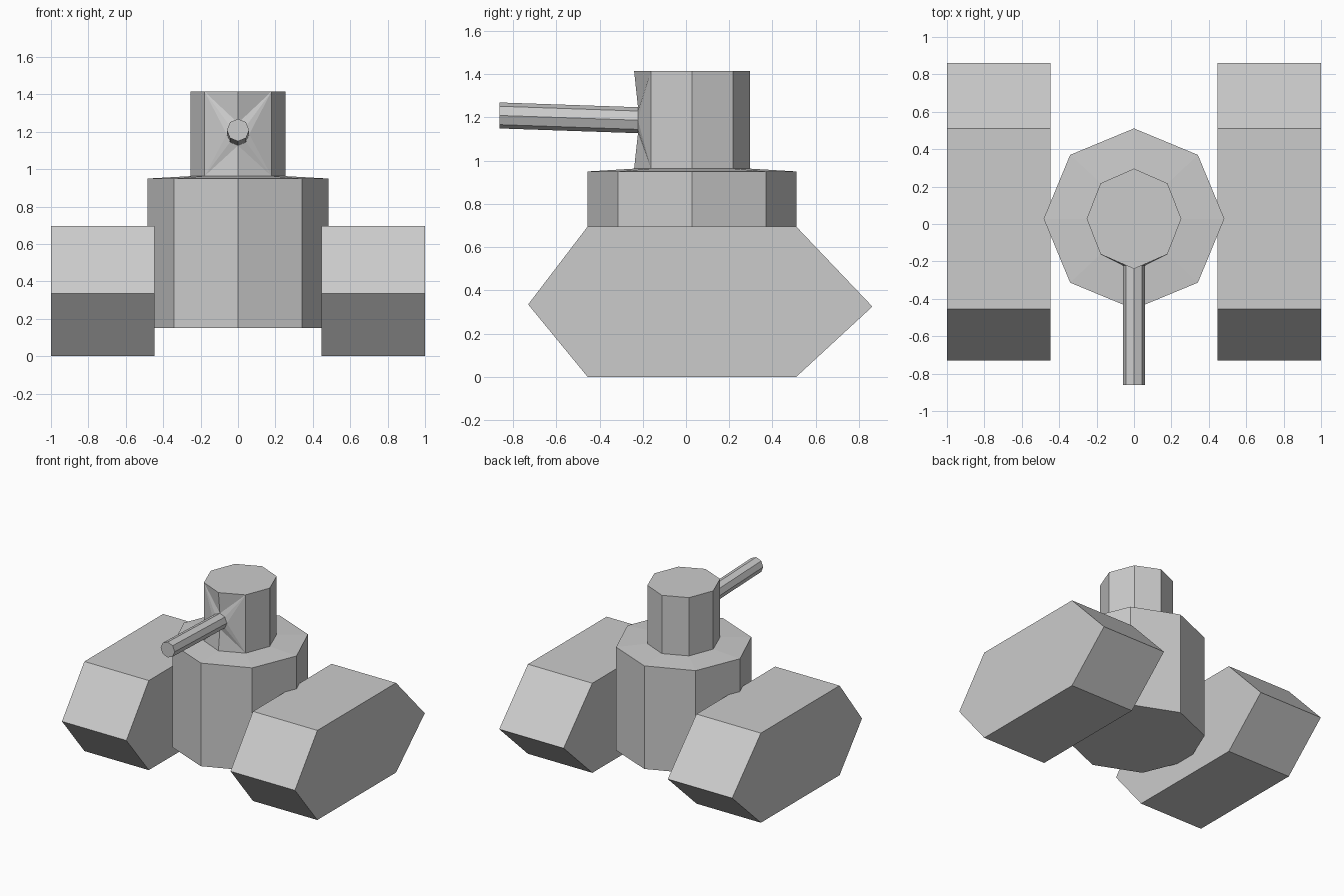
import bpy, bmesh
from math import sin, cos, tau

cube = bpy.data.objects.get("Cube")
if cube:
    bpy.data.objects.remove(cube, do_unlink=True)

SIDES = 8
CENTER_Y = 0.028

grey = bpy.data.materials.new("plain grey")
grey.use_nodes = True
GREY = (0.6, 0.6, 0.6, 1)
grey.diffuse_color = GREY
grey.node_tree.nodes["Principled BSDF"].inputs["Base Color"].default_value = GREY


def finish(name, bm):
    """Turn a bmesh into a flat-shaded object."""
    bmesh.ops.recalc_face_normals(bm, faces=bm.faces)
    mesh = bpy.data.meshes.new(name)
    bm.to_mesh(mesh)
    bm.free()
    mesh.materials.append(grey)
    obj = bpy.data.objects.new(name, mesh)
    bpy.context.collection.objects.link(obj)
    return obj


def ring(bm, rx, ry, z):
    """Upright octagon, first corner at the front."""
    return [bm.verts.new((rx * sin(tau * i / SIDES),
                          CENTER_Y - ry * cos(tau * i / SIDES), z))
            for i in range(SIDES)]


def bridge(bm, a, b, skip=()):
    for i in range(SIDES):
        if i not in skip:
            j = (i + 1) % SIDES
            bm.faces.new((a[i], a[j], b[j], b[i]))


# Side tracks: hexagonal profile extruded across x
PROFILE = [(-0.455, 0), (0.51, 0), (0.862, 0.325),
           (0.51, 0.695), (-0.455, 0.695), (-0.73, 0.335)]
for name, side in (("left_track", 1), ("right_track", -1)):
    bm = bmesh.new()
    inner = [bm.verts.new((side * 0.447, y, z)) for y, z in PROFILE]
    face = bm.faces.new(inner)
    out = bmesh.ops.extrude_face_region(bm, geom=[face])
    outer = [v for v in out["geom"] if isinstance(v, bmesh.types.BMVert)]
    bmesh.ops.translate(bm, verts=outer, vec=(side * 0.553, 0, 0))
    if len(bm.faces) < len(PROFILE) + 2:
        bm.faces.new(inner)
    finish(name, bm)

# Hull: octagonal drum with a gently sloping deck up to the turret
bm = bmesh.new()
bottom = ring(bm, 0.483, 0.483, 0.15)
shoulder = ring(bm, 0.483, 0.483, 0.95)
deck = ring(bm, 0.253, 0.268, 0.963)
bm.faces.new(bottom)
bridge(bm, bottom, shoulder)
bridge(bm, shoulder, deck)
finish("hull", bm)

# Turret with the gun drawn out of its two front faces
bm = bmesh.new()
low = ring(bm, 0.253, 0.268, 0.963)
high = ring(bm, 0.253, 0.268, 1.415)
bm.faces.new(high)
bridge(bm, low, high, skip=(0, SIDES - 1))


def gun_ring(radius, y, z):
    return [bm.verts.new((radius * sin(tau * i / SIDES), y,
                          z + radius * cos(tau * i / SIDES)))
            for i in range(SIDES)]


root = gun_ring(0.06, -0.222, 1.187)
tip = gun_ring(0.06, -0.862, 1.209)
bridge(bm, root, tip)
bm.faces.new(tip)

# Fan the front faces around the gun root, one side at a time
for corner, step in ((1, 1), (SIDES - 1, -1)):
    top, base = high[corner], low[corner]
    half = [root[(step * i) % SIDES] for i in range(5)]
    bm.faces.new((high[0], top, half[0]))
    bm.faces.new((top, base, half[2]))
    bm.faces.new((base, low[0], half[4]))
    for i in range(4):
        bm.faces.new((top if i < 2 else base, half[i], half[i + 1]))
# Close the gap at the middle front edge above and below the gun
finish("turret_and_gun", bm)
